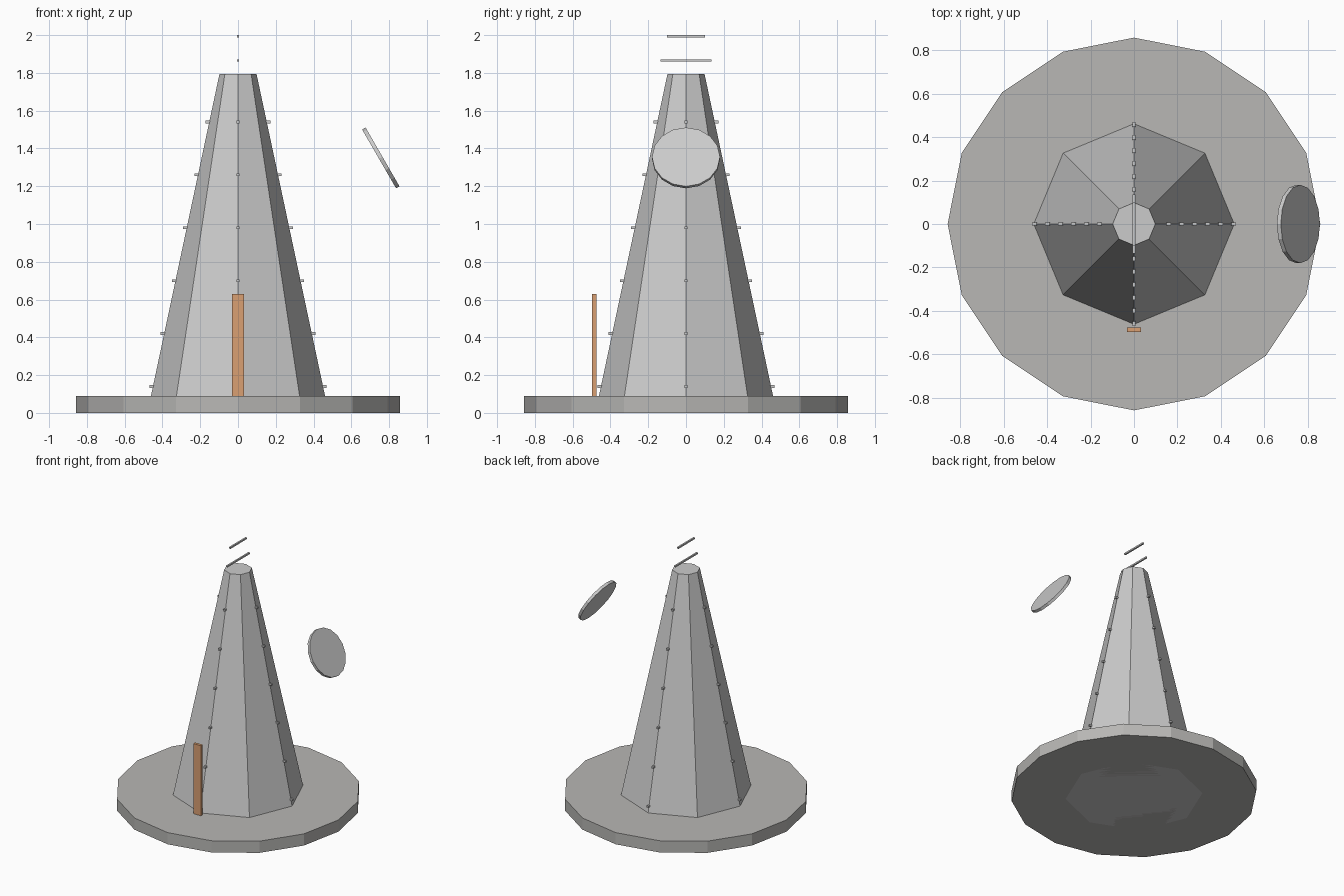
import bpy, math

if "Cube" in bpy.data.objects:
    bpy.data.objects.remove(bpy.data.objects["Cube"])


def material(name, color):
    m = bpy.data.materials.new(name)
    m.diffuse_color = (*color, 1)
    m.use_nodes = True
    m.node_tree.nodes["Principled BSDF"].inputs["Base Color"].default_value = m.diffuse_color
    return m


def box(name, loc, size, mat=None):
    bpy.ops.mesh.primitive_cube_add(size=1, location=loc)
    o = bpy.context.object
    o.name = name
    o.scale = size
    if mat:
        o.data.materials.append(mat)
    return o


def frustum(name, sides, r1, r2, z0, z1, mat=None):
    bpy.ops.mesh.primitive_cone_add(vertices=sides, radius1=r1, radius2=r2,
                                    depth=z1 - z0, location=(0, 0, (z0 + z1) / 2))
    o = bpy.context.object
    o.name = name
    if mat:
        o.data.materials.append(mat)
    return o


stone = material("stone", (0.48, 0.475, 0.46))
rust = material("rust", (0.70, 0.35, 0.17))

R0, R1, TOP = 0.48, 0.098, 1.795

# Round plinth and tapered octagonal tower
frustum("base", 16, 0.857, 0.857, 0, 0.09, stone)
frustum("tower", 8, R0, R1, 0, TOP)

# Rungs up four of the tower edges
for side in range(4):
    a = side * math.pi / 2
    for i in range(6):
        z = 0.14 + 0.28 * i
        r = R0 + (R1 - R0) * z / TOP + 0.002
        rung = box(f"rung_{side}_{i}", (r * math.cos(a), r * math.sin(a), z),
                   (0.034, 0.014, 0.014))
        rung.rotation_euler.z = a

# Upright panel at the front
box("front_panel", (0, -0.486, 0.36), (0.064, 0.022, 0.54), rust)

# Tilted dish floating beside the tower
bpy.ops.mesh.primitive_cylinder_add(vertices=16, radius=0.18, depth=0.021,
                                    location=(0.756, 0, 1.35),
                                    rotation=(0, math.radians(60), 0))
bpy.context.object.name = "dish"

# Antenna cross bars above the tower
box("antenna_bar_lower", (0, 0, 1.865), (0.012, 0.27, 0.012))
box("antenna_bar_upper", (0, 0, 1.994), (0.012, 0.20, 0.012))
